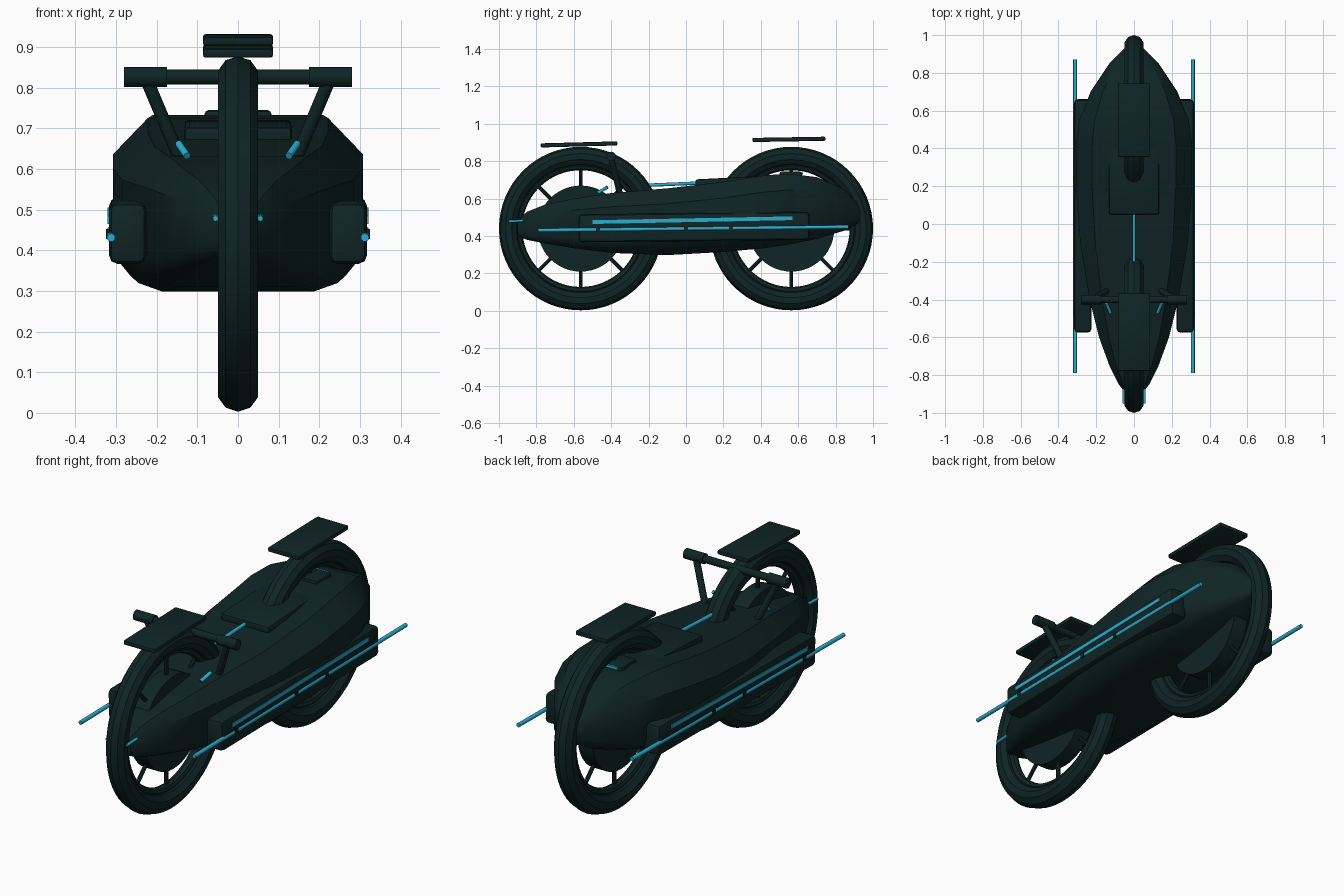
import bpy, bmesh, math
from mathutils import Vector, Matrix

cube = bpy.data.objects.get("Cube")
if cube:
    bpy.data.objects.remove(cube, do_unlink=True)


def material(name, color):
    m = bpy.data.materials.new(name)
    m.use_nodes = True
    m.diffuse_color = color
    m.node_tree.nodes["Principled BSDF"].inputs["Base Color"].default_value = color
    return m


DARK = material("dark_teal", (0.005, 0.018, 0.018, 1))
GLOW = material("cyan_light", (0.023, 0.42, 0.63, 1))


def finish(name, bm, mat, smooth=35):
    bmesh.ops.recalc_face_normals(bm, faces=bm.faces)
    mesh = bpy.data.meshes.new(name)
    bm.to_mesh(mesh)
    bm.free()
    mesh.materials.append(mat)
    ob = bpy.data.objects.new(name, mesh)
    bpy.context.collection.objects.link(ob)
    bpy.ops.object.select_all(action="DESELECT")
    ob.select_set(True)
    bpy.context.view_layer.objects.active = ob
    bpy.ops.object.shade_smooth_by_angle(angle=math.radians(smooth))
    return ob


def rod(name, a, b, radius, mat, sides=12):
    a, b = Vector(a), Vector(b)
    bm = bmesh.new()
    turn = (b - a).to_track_quat("Z", "Y").to_matrix().to_4x4()
    bmesh.ops.create_cone(bm, cap_ends=True, segments=sides, radius1=radius, radius2=radius,
                          depth=(b - a).length, matrix=Matrix.Translation((a + b) / 2) @ turn)
    return finish(name, bm, mat)


def box(name, center, size, mat, bevel=0, pitch=0):
    bm = bmesh.new()
    bmesh.ops.create_cube(bm, size=1, matrix=Matrix.Diagonal((*size, 1)))
    if bevel:
        bmesh.ops.bevel(bm, geom=bm.edges[:], offset=bevel, segments=2, profile=0.5, affect="EDGES")
    bm.transform(Matrix.Translation(center) @ Matrix.Rotation(math.radians(pitch), 4, "X"))
    return finish(name, bm, mat)


def loft(name, rings, mat, closed=False):
    """Skin a list of closed point rings."""
    bm = bmesh.new()
    loops = [[bm.verts.new(p) for p in ring] for ring in rings]
    pairs = list(zip(loops, loops[1:]))
    if closed:
        pairs.append((loops[-1], loops[0]))
    else:
        bm.faces.new(loops[0])
        bm.faces.new(loops[-1])
    for r, s in pairs:
        for i in range(len(r)):
            j = (i + 1) % len(r)
            bm.faces.new((r[i], r[j], s[j], s[i]))
    return finish(name, bm, mat)


def torus(name, center, major, minor, mat, sides=10, steps=64):
    rings = []
    for k in range(steps):
        t = math.tau * k / steps
        ring = []
        for i in range(sides):
            u = math.tau * i / sides
            r = major + minor * math.cos(u)
            ring.append(Vector(center) + Vector((minor * math.sin(u), r * math.cos(t), r * math.sin(t))))
        rings.append(ring)
    return loft(name, rings, mat, closed=True)


# Wheels: tyre, inner rim, hub drum, spokes
for label, y in (("front", -0.563), ("rear", 0.563)):
    c = Vector((0, y, 0.44))
    torus(label + "_tyre", c, 0.385, 0.052, DARK)
    torus(label + "_rim", c, 0.335, 0.023, DARK, sides=8)
    rod(label + "_hub", c - Vector((0.04, 0, 0)), c + Vector((0.04, 0, 0)), 0.23, DARK, 48)
    for k in range(8):
        t = math.tau * k / 8
        d = Vector((0, math.cos(t), math.sin(t)))
        rod(f"{label}_spoke_{k}", c + d * 0.2, c + d * 0.33, 0.01, DARK, 8)

# Body hull: y, half width, top, bottom
stations = [
    (-0.90, 0.04, 0.48, 0.40), (-0.85, 0.08, 0.53, 0.38), (-0.75, 0.13, 0.57, 0.36),
    (-0.60, 0.185, 0.60, 0.335), (-0.40, 0.235, 0.63, 0.31), (-0.10, 0.285, 0.655, 0.298),
    (0.20, 0.308, 0.69, 0.315), (0.42, 0.308, 0.725, 0.335), (0.55, 0.29, 0.733, 0.355),
    (0.70, 0.23, 0.715, 0.385), (0.85, 0.13, 0.65, 0.43), (0.94, 0.04, 0.55, 0.48),
]
half = [(0.65, 0), (0.86, 0.06), (1, 0.2), (1, 0.77), (0.72, 1)]
section = half + [(-a, b) for a, b in reversed(half)]
loft("body", [[(a * w, y, bot + b * (top - bot)) for a, b in section]
              for y, w, top, bot in stations], DARK)

# Flat plates above the wheels
box("front_plate", (0, -0.572, 0.89), (0.172, 0.41, 0.022), DARK, 0.006, 1.5)
box("rear_plate", (0, 0.55, 0.917), (0.172, 0.39, 0.022), DARK, 0.006, 1)

# Seat, tail block and centre lights
box("seat", (0, 0.245, 0.688), (0.265, 0.39, 0.05), DARK, 0.012, 3)
box("tail_block", (0, 0.56, 0.727), (0.165, 0.12, 0.035), DARK, 0.01)
box("tail_light", (0, 0.615, 0.735), (0.12, 0.02, 0.012), GLOW)
rod("spine_light", (0, -0.2, 0.672), (0, 0.06, 0.683), 0.009, GLOW)

# Handlebar
rod("handlebar", (-0.27, -0.4, 0.826), (0.27, -0.4, 0.826), 0.018, DARK)

for side, s in (("left", 1), ("right", -1)):
    rod(side + "_grip", (s * 0.175, -0.4, 0.826), (s * 0.28, -0.4, 0.826), 0.025, DARK, 16)
    rod(side + "_strut", (s * 0.225, -0.4, 0.82), (s * 0.145, -0.355, 0.63), 0.016, DARK)
    rod(side + "_hood_light", (s * 0.125, -0.47, 0.632), (s * 0.146, -0.42, 0.662), 0.009, GLOW)
    rod(side + "_nose_light", (s * 0.055, -0.95, 0.478), (s * 0.055, -0.87, 0.482), 0.007, GLOW)
    # Side pod with its light strips and clips
    box(side + "_pod", (s * 0.271, 0.043, 0.448), (0.092, 1.235, 0.15), DARK, 0.02, 0.6)
    box(side + "_pod_strip", (s * 0.314, 0.035, 0.485), (0.014, 1.07, 0.02), GLOW, 0, 1.1)
    rod(side + "_side_light", (s * 0.312, -0.79, 0.431), (s * 0.312, 0.87, 0.449), 0.01, GLOW)
    for k, y in enumerate((-0.47, 0, 0.24)):
        box(f"{side}_clip_{k}", (s * 0.312, y, 0.44), (0.024, 0.022, 0.024), DARK)
